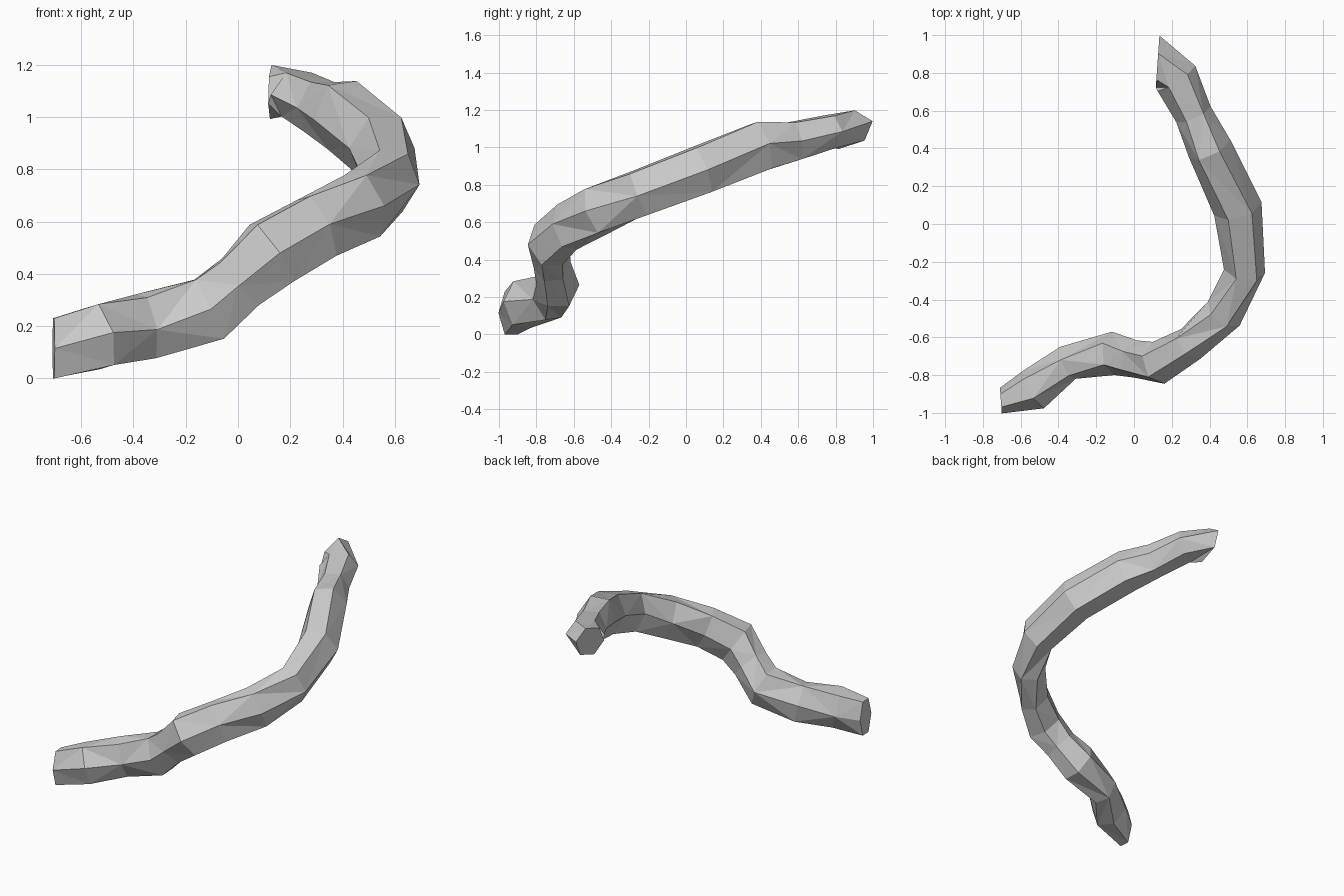
import bpy, bmesh, math
from mathutils import Vector

if "Cube" in bpy.data.objects:
    bpy.data.objects.remove(bpy.data.objects["Cube"])

SIDES = 6
# Path stations: x, y, z, half width, half height, roll in degrees
stations = [
    (-0.705, -0.935, 0.115, 0.068, 0.115, 0),
    (-0.53, -0.875, 0.16, 0.115, 0.12, -8),
    (-0.35, -0.735, 0.20, 0.095, 0.12, 8),
    (-0.11, -0.685, 0.265, 0.115, 0.125, 0),
    (0.01, -0.715, 0.37, 0.10, 0.11, 12),
    (0.13, -0.735, 0.48, 0.115, 0.13, 0),
    (0.30, -0.635, 0.575, 0.095, 0.125, -10),
    (0.475, -0.475, 0.66, 0.105, 0.125, 0),
    (0.585, -0.25, 0.755, 0.11, 0.12, 8),
    (0.55, 0.08, 0.88, 0.13, 0.125, 0),
    (0.40, 0.40, 1.005, 0.12, 0.13, -8),
    (0.315, 0.58, 1.035, 0.10, 0.10, 0),
    (0.225, 0.77, 1.085, 0.12, 0.085, 0),
    (0.125, 0.86, 1.095, 0.145, 0.085, -18),
]
# Ends are cut at their own angle, all other rings follow the path
end_heading = {0: 4, len(stations) - 1: 176}


def ring_points(i):
    x, y, z, w, h, roll = stations[i]
    a = Vector(stations[max(i - 1, 0)][:3])
    b = Vector(stations[min(i + 1, len(stations) - 1)][:3])
    t = (b - a).normalized()
    if i in end_heading:
        g = math.radians(end_heading[i])
        t = Vector((math.cos(g), math.sin(g), 0))
    side = Vector((0, 0, 1)).cross(t).normalized()
    up = t.cross(side)
    r = math.radians(roll)
    s2 = side * math.cos(r) + up * math.sin(r)
    u2 = up * math.cos(r) - side * math.sin(r)
    for k in range(SIDES):
        ang = 2 * math.pi * k / SIDES
        yield (Vector((x, y, z)) + s2 * w * math.cos(ang)
               + u2 * h * math.sin(ang) / math.sin(math.pi / 3))


# Loft the six-sided branch through all rings
bm = bmesh.new()
rings = [[bm.verts.new(p) for p in ring_points(i)] for i in range(len(stations))]
for n, (a, b) in enumerate(zip(rings, rings[1:])):
    for k in range(SIDES):
        j = (k + 1) % SIDES
        # alternate diagonals for the faceted bark look
        if (n + k) % 2:
            bm.faces.new((a[k], a[j], b[j]))
            bm.faces.new((a[k], b[j], b[k]))
        else:
            bm.faces.new((a[k], a[j], b[k]))
            bm.faces.new((a[j], b[j], b[k]))

# Flat cut ends
bm.faces.new(rings[0][::-1])
bm.faces.new(rings[-1])
bmesh.ops.recalc_face_normals(bm, faces=bm.faces)

mesh = bpy.data.meshes.new("branch")
bm.to_mesh(mesh)
bm.free()
branch = bpy.data.objects.new("branch", mesh)
bpy.context.collection.objects.link(branch)
